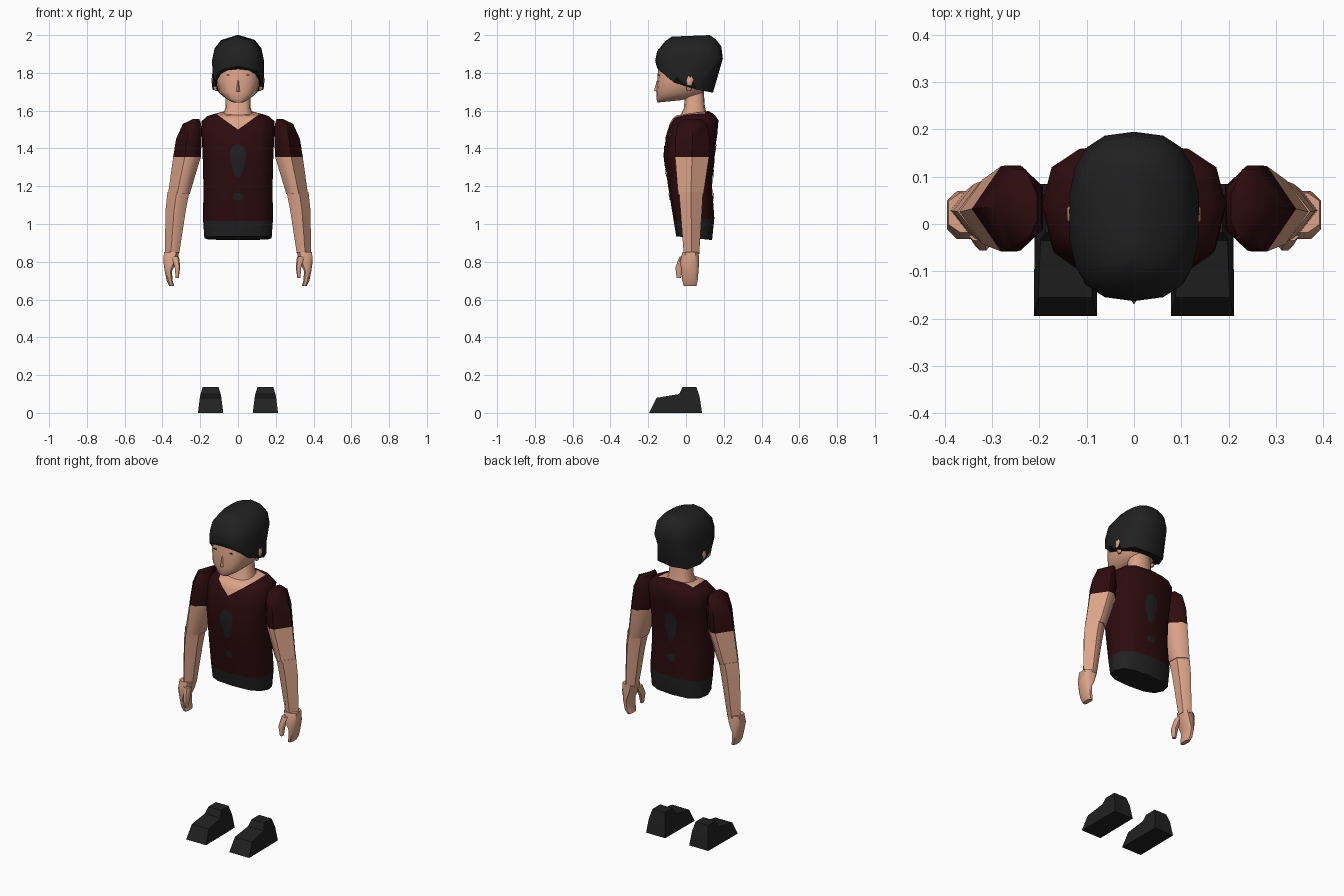
import bpy, bmesh, math
from mathutils import Vector
from mathutils.bvhtree import BVHTree

if "Cube" in bpy.data.objects:
    bpy.data.objects.remove(bpy.data.objects["Cube"])


def material(name, r, g, b):
    m = bpy.data.materials.new(name)
    m.diffuse_color = (r, g, b, 1)
    m.use_nodes = True
    m.node_tree.nodes["Principled BSDF"].inputs["Base Color"].default_value = m.diffuse_color
    return m


SKIN = material("skin", 0.72, 0.37, 0.25)
RED = material("dark_red_cloth", 0.026, 0.0035, 0.0045)
CHARCOAL = material("charcoal", 0.015, 0.015, 0.015)
BLACK = material("black", 0.004, 0.004, 0.004)


def finish(name, bm, mats, mirror=False, angle=50):
    bmesh.ops.recalc_face_normals(bm, faces=bm.faces)
    me = bpy.data.meshes.new(name)
    bm.to_mesh(me)
    bm.free()
    for m in mats:
        me.materials.append(m)
    me.shade_smooth()
    me.set_sharp_from_angle(angle=math.radians(angle))
    ob = bpy.data.objects.new(name, me)
    bpy.context.collection.objects.link(ob)
    if mirror:
        mod = ob.modifiers.new("mirror", 'MIRROR')
        mod.use_mirror_merge = False
    return ob


def loft(rings):
    """Skin a stack of equal-length rings and close both ends."""
    bm = bmesh.new()
    rows = [[bm.verts.new(p) for p in r] for r in rings]
    n = len(rows[0])
    for a, b in zip(rows, rows[1:]):
        for i in range(n):
            j = (i + 1) % n
            bm.faces.new((a[i], a[j], b[j], b[i]))
    bm.faces.new(rows[0])
    bm.faces.new(rows[-1])
    return bm


def mirrored(half):
    return half + [(-x, y, z) for x, y, z in half[-2:0:-1]]


def oval(zf, zb, hw, yf, yb, n=6, k=0.75):
    """Symmetric squarish ring, from front to back, with a tilt from zf to zb."""
    half = []
    for i in range(n + 1):
        t = math.pi * i / n
        s, c = max(0.0, math.sin(t)), math.cos(t)
        f = 0.5 - 0.5 * math.copysign(abs(c) ** k, c)
        half.append((hw * s ** k if 0 < i < n else 0.0, yf + (yb - yf) * f, zf + (zb - zf) * f))
    return mirrored(half)


DIAMOND = [(1, .5), (.58, 1), (.35, 1), (0, .75), (0, .25), (.35, 0), (.58, 0)]
BLOCK = [(1, .2), (1, .8), (.7, 1), (.2, 1), (0, .8), (0, .2), (.2, 0), (.7, 0)]


def section(pattern, x0, x1, y0, y1, z):
    return [(x0 + (x1 - x0) * u, y0 + (y1 - y0) * v, z) for u, v in pattern]


# torso: shirt, waistband below, open V neckline
bm = loft([oval(*r) for r in (
    (.935, .915, .178, -.052, .138), (1.015, 1.03, .185, -.065, .15),
    (1.2, 1.2, .183, -.095, .138), (1.36, 1.36, .187, -.115, .148),
    (1.46, 1.47, .192, -.108, .165), (1.535, 1.55, .194, -.085, .172),
    (1.56, 1.58, .165, -.07, .15), (1.575, 1.598, .10, -.05, .12))])
for normal, co in (((-.72, 0, 1), (0, 0, 1.5)), ((.72, 0, 1), (0, 0, 1.5)), ((0, 1, 0), (0, .10, 0))):
    top = [f for f in bm.faces if f.calc_center_median().z > 1.36]
    geom = top + list({e for f in top for e in f.edges}) + list({v for f in top for v in f.verts})
    bmesh.ops.bisect_plane(bm, geom=geom, plane_co=co, plane_no=normal)
for f in bm.faces:
    c = f.calc_center_median()
    if c.z < 1.03:
        f.material_index = 1
    elif c.z > 1.5 + .72 * abs(c.x) and c.y < .10:
        f.material_index = 2
bmesh.ops.recalc_face_normals(bm, faces=bm.faces)
tree = BVHTree.FromBMesh(bm)
finish("torso", bm, [RED, CHARCOAL, SKIN])


# drop and dot emblem, laid on the chest and the back
def emblem(name, side, outline):
    bm = bmesh.new()
    rows = []
    for z, w in outline:
        row = []
        for u in (-1, -.5, 0, .5, 1):
            hit = tree.ray_cast(Vector((u * w, side, z)), Vector((0, -side, 0)))[0]
            row.append(bm.verts.new((hit.x, hit.y + side * .004, hit.z)))
        rows.append(row)
    for a, b in zip(rows, rows[1:]):
        for i in range(4):
            bm.faces.new((a[i], a[i + 1], b[i + 1], b[i]))
    ob = finish(name, bm, [CHARCOAL])
    # turn the plate outwards
    if ob.data.polygons[0].normal.y * side < 0:
        ob.data.flip_normals()


DROP = [(1.42, .012), (1.41, .028), (1.385, .04), (1.36, .042), (1.33, .038), (1.29, .027), (1.26, .018), (1.245, .008)]
DOT = [(1.145 + .02 * math.cos(t * math.pi / 6), .004 + .023 * math.sin(t * math.pi / 6)) for t in range(7)]
for label, side in (("front", -1), ("back", 1)):
    emblem(label + "_emblem_drop", side, DROP)
    emblem(label + "_emblem_dot", side, DOT)

# neck
finish("neck", loft([oval(*r) for r in (
    (1.55, 1.57, .085, -.045, .115), (1.61, 1.62, .067, -.012, .10), (1.73, 1.73, .063, 0, .092))]), [SKIN])

# head
finish("head", loft([oval(*r, n=8) for r in (
    (1.643, 1.655, .035, -.15, -.03), (1.66, 1.67, .065, -.156, .03), (1.70, 1.69, .102, -.157, .085),
    (1.76, 1.75, .116, -.152, .12), (1.82, 1.81, .119, -.148, .14), (1.9, 1.9, .105, -.13, .15))]), [SKIN], angle=60)

# nose
finish("nose", loft([[(.014, -.15, 1.70), (0, -.15, 1.70), (-.014, -.15, 1.70), (0, -.170, 1.705)],
                     [(.006, -.148, 1.76), (0, -.148, 1.76), (-.006, -.148, 1.76), (0, -.154, 1.76)]]), [SKIN])

# eyes: thin dark slits
finish("eyes", loft([section(BLOCK, .045, .062, -.147, -.141, z) for z in (1.786, 1.792)]), [BLACK], mirror=True)

# ears
finish("ears", loft([section(BLOCK, *r) for r in (
    (.112, .122, .005, .025, 1.705), (.112, .137, 0, .038, 1.735),
    (.112, .142, 0, .042, 1.765), (.115, .135, .008, .034, 1.785)
)]), [SKIN], mirror=True)

# hair cap with a jagged hairline
hairline = [(0, -.156, 1.835), (.062, -.15, 1.822), (.105, -.125, 1.805), (.124, -.065, 1.75), (.132, -.05, 1.78),
            (.136, -.002, 1.73), (.138, .02, 1.782), (.136, .055, 1.712), (.10, .13, 1.70), (0, .143, 1.695)]
finish("hair", loft([mirrored(hairline)] + [oval(*r, n=9) for r in (
    (1.865, 1.875, .138, -.163, .195), (1.915, 1.94, .125, -.153, .187),
    (1.968, 1.978, .09, -.11, .158), (1.992, 2.0, .012, -.075, .125))]), [CHARCOAL])

# sleeves and upper arms in one tapered piece, coloured by height
bm = loft([section(DIAMOND, *r) for r in (
    (.255, .37, -.042, .093, 1.16), (.197, .343, -.058, .122, 1.355), (.192, .328, -.056, .124, 1.45),
    (.195, .292, -.045, .115, 1.53), (.205, .24, -.02, .09, 1.555))])
for f in bm.faces:
    f.material_index = int(f.calc_center_median().z > 1.36)
finish("upper_arms_with_sleeves", bm, [SKIN, RED], mirror=True)

# forearms
finish("forearms", loft([section(DIAMOND, *r) for r in (
    (.312, .388, -.012, .07, .84), (.275, .383, -.03, .085, 1.08), (.257, .373, -.037, .09, 1.17))]), [SKIN], mirror=True)

# hands with curled fingers
finish("hands", loft([section(BLOCK, *r) for r in (
    (.338, .364, -.012, .055, .672), (.346, .378, -.02, .062, .70), (.35, .388, -.024, .066, .75),
    (.325, .395, -.032, .07, .80), (.31, .392, -.018, .066, .853))]), [SKIN], mirror=True)

# thumbs
finish("thumbs", loft([section(BLOCK, *r) for r in (
    (.314, .330, -.05, -.026, .715), (.306, .335, -.056, -.014, .77), (.312, .35, -.035, .015, .828))]), [SKIN], mirror=True)

# shoes: side profile given a tapered width
profile = [(-.195, 0, .067), (-.155, .08, .057), (-.035, .10, .053), (-.018, .138, .042), (.055, .138, .042),
           (.072, .085, .054), (.085, 0, .064)]
finish("shoes", loft([[(.145 + s * w, y, z) for y, z, w in profile] for s in (-1, 1)]), [CHARCOAL], mirror=True, angle=40)
